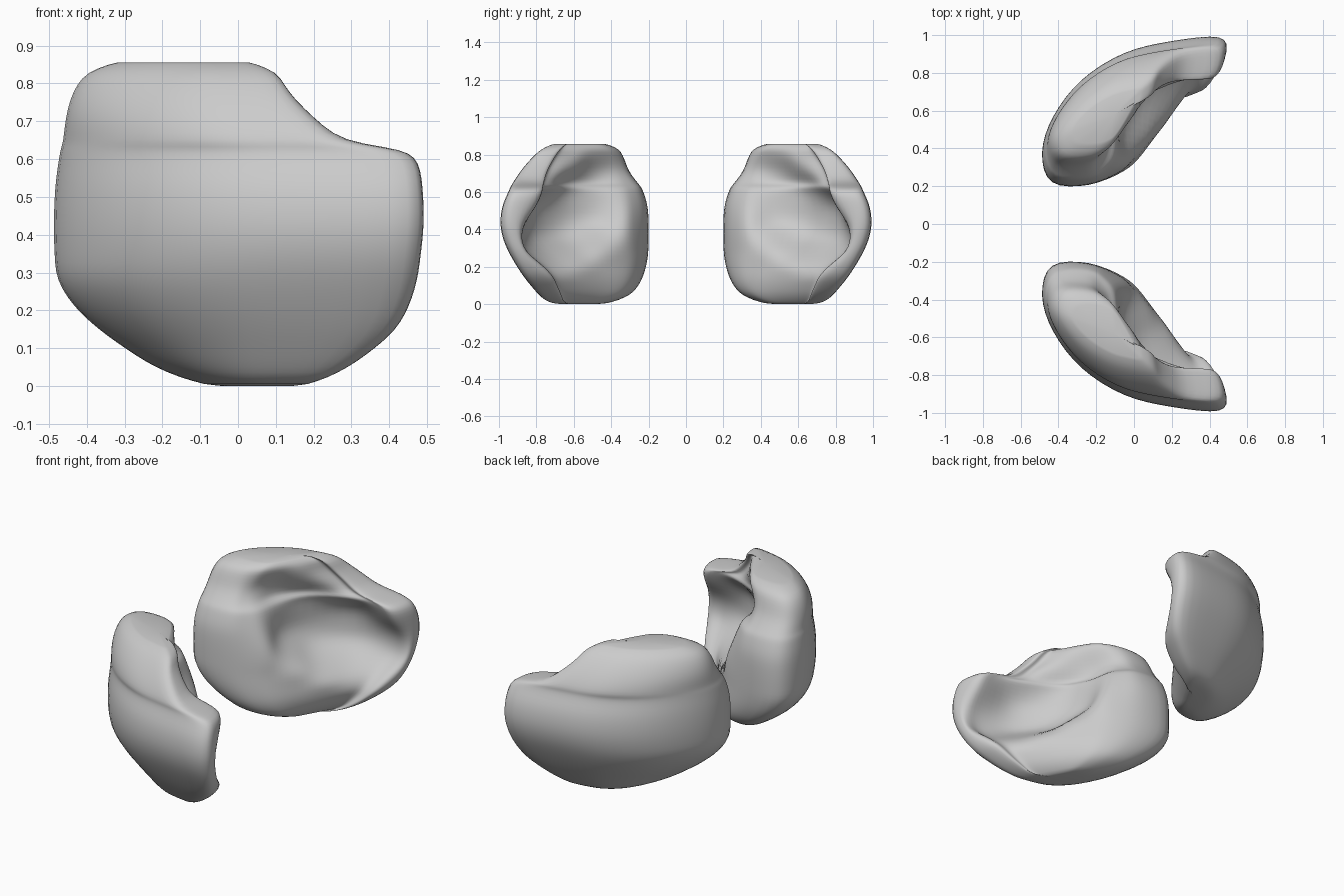
import bpy, bmesh
from mathutils import Vector

if "Cube" in bpy.data.objects:
    bpy.data.objects.remove(bpy.data.objects["Cube"])

# Horizontal outline of one cup (x, y): outer curve, back end, then lip
OUTER = [(.49, .91), (.46, .995), (.2, .97), (-.05, .91), (-.28, .765), (-.43, .57),
         (-.49, .38), (-.44, .215), (-.24, .205)]
LIP = [(-.09, .265), (.0, .34)]
TIP = [(.36, .80), (.45, .80)]
# Open side: flat (x, y), hollowed (x, y), floor height, ceiling height
HOLLOW = [(.1, .47, -.08, .49, .26, .84),
          (.19, .59, -.01, .67, .20, .78),
          (.28, .71, .17, .83, .16, .72)]

# Levels: z, x min, x max, y min, y max
LEVELS = [
    (.000, -.04, .14, .48, .66), (.012, -.12, .21, .39, .74),
    (.050, -.22, .29, .30, .79), (.100, -.30, .36, .255, .835),
    (.150, -.37, .415, .23, .875), (.210, -.435, .45, .212, .915),
    (.280, -.48, .472, .202, .955), (.350, -.488, .482, .20, .985),
    (.430, -.49, .49, .20, 1.0), (.520, -.487, .487, .205, .99),
    (.590, -.478, .475, .225, .96), (.625, -.472, .43, .24, .945),
    (.650, -.465, .28, .26, .93), (.710, -.458, .20, .305, .89),
    (.775, -.44, .135, .33, .835), (.830, -.40, .10, .36, .775),
    (.855, -.32, .03, .43, .71),
]


def ramp(a, b, v):
    t = min(max((v - a) / (b - a), 0), 1)
    return t * t * (3 - 2 * t)


def spline(p0, p1, p2, p3, t):
    return 0.5 * (2 * p1 + (p2 - p0) * t + (2 * p0 - 5 * p1 + 4 * p2 - p3) * t * t
                  + (3 * p1 - p0 - 3 * p2 + p3) * t ** 3)


def smooth_path(pts, steps, closed):
    n, out = len(pts), []
    for i in range(n if closed else n - 1):
        ids = [(i + k) % n if closed else min(max(i + k, 0), n - 1) for k in (-1, 0, 1, 2)]
        out += [spline(*[pts[j] for j in ids], s / steps) for s in range(steps)]
    return out if closed else out + [pts[-1]]


def outline(z, x0, x1, y0, y1):
    # Lip leans back with height, hollow is bowl shaped, tip is thin low down
    lean = .11 * ramp(.3, .68, z) * (1 - ramp(.7, .85, z))
    lip = [(x - lean * k, y) for (x, y), k in zip(LIP, (.6, 1))]
    hollow = []
    for fx, fy, dx, dy, floor, ceiling in HOLLOW:
        d = ramp(floor, floor + .2, z) * (1 - ramp(ceiling - .2, ceiling, z))
        hollow.append((fx + (dx - fx) * d, fy + (dy - fy) * d))
    thin = .09 * ramp(.16, .28, z) * (1 - ramp(.35, .58, z))
    pts = OUTER + lip + hollow + [(x, y + thin) for x, y in TIP]
    # Above the middle, only the tip end is drawn back strongly
    p = 1.6 if z > .45 else 1
    out = []
    for x, y in pts:
        u = (x + .49) / .98
        out.append(Vector((x - (.49 - x1) * u ** p + (x0 + .49) * (1 - u) ** p,
                           y0 + (y - .2) / .8 * (y1 - y0), z)))
    return out


def build_cup(name, side):
    # Smooth each outline, then smooth between the levels
    rings = [smooth_path(outline(*lv), 4, True) for lv in LEVELS]
    columns = [smooth_path(list(c), 3, False) for c in zip(*rings)]
    bm = bmesh.new()
    grid = [[bm.verts.new((p.x, p.y * side, max(p.z, 0))) for p in col] for col in columns]
    n = len(grid)
    for i in range(n):
        a, b = grid[i], grid[(i + 1) % n]
        for j in range(len(a) - 1):
            bm.faces.new((a[j], b[j], b[j + 1], a[j + 1]))
    # Close the bottom and top
    for j in (0, -1):
        ring = [col[j] for col in grid]
        mid = bm.verts.new(sum((v.co for v in ring), Vector()) / n)
        for i in range(n):
            bm.faces.new((ring[i], ring[(i + 1) % n], mid))
    # Soften the surface
    inner = [v for col in grid for v in col[3:-2]]
    for _ in range(4):
        bmesh.ops.smooth_vert(bm, verts=inner, factor=.5,
                              use_axis_x=True, use_axis_y=True, use_axis_z=True)
    bmesh.ops.recalc_face_normals(bm, faces=bm.faces)
    mesh = bpy.data.meshes.new(name)
    bm.to_mesh(mesh)
    bm.free()
    mesh.shade_smooth()
    obj = bpy.data.objects.new(name, mesh)
    bpy.context.collection.objects.link(obj)


# Mirrored pair of hollow cups
build_cup("front_cup", -1)
build_cup("back_cup", 1)
